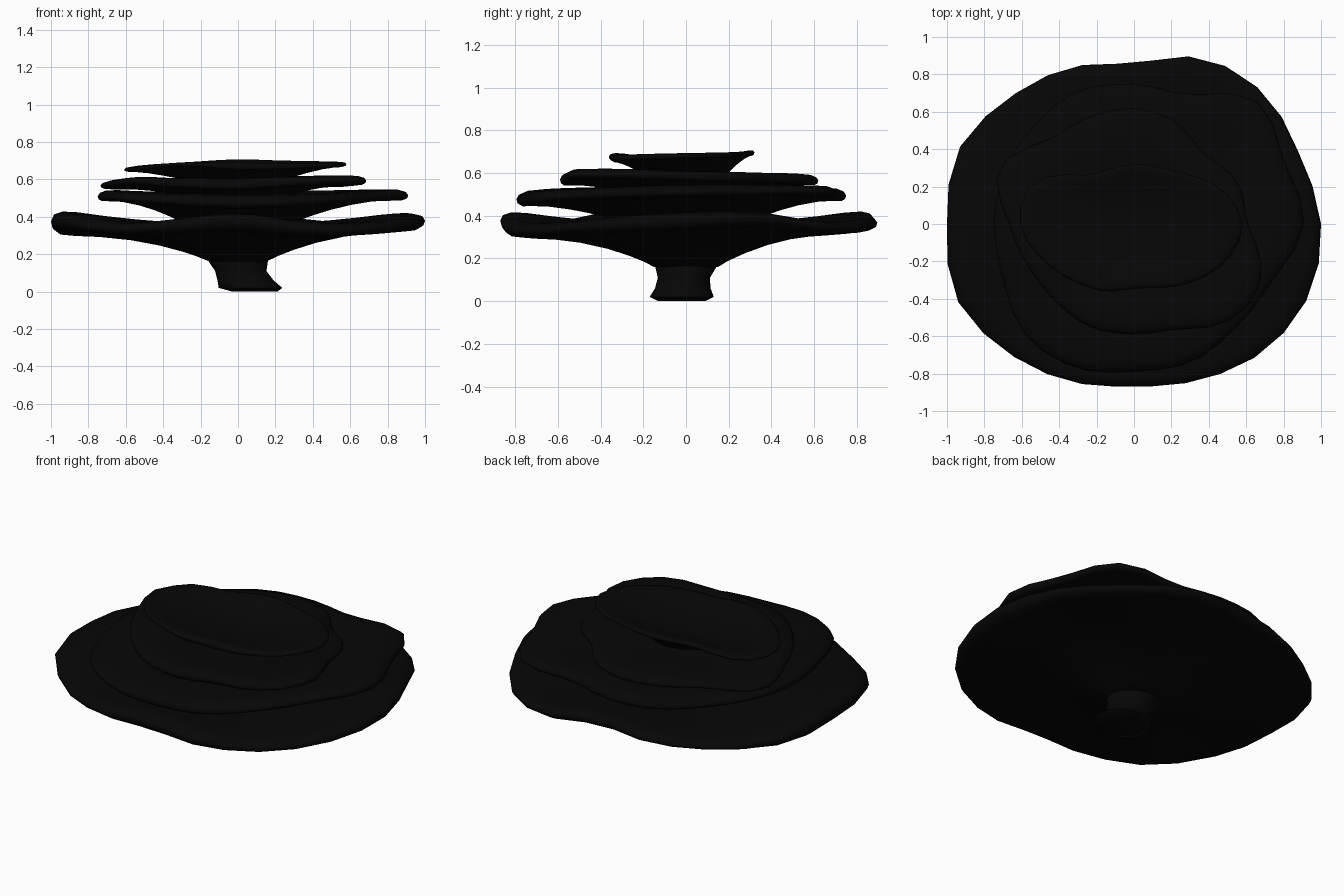
import bpy, bmesh, math

cube = bpy.data.objects.get("Cube")
if cube:
    bpy.data.objects.remove(cube, do_unlink=True)

black = bpy.data.materials.new("near_black")
black.use_nodes = True
black.diffuse_color = (0.002, 0.002, 0.002, 1)
black.node_tree.nodes["Principled BSDF"].inputs["Base Color"].default_value = black.diffuse_color


def around(values, turn):
    """Smooth closed interpolation of values spread evenly round a circle."""
    n = len(values)
    i, f = int(turn * n), turn * n - int(turn * n)
    a, b, c, d = (values[(i + k) % n] for k in (-1, 0, 1, 2))
    return b + 0.5 * f * (c - a + f * (2 * a - 5 * b + 4 * c - d + f * (3 * (b - c) + d - a)))


def finish(name, rings):
    """Skin a stack of closed rings, cap both ends and shade the result."""
    bm = bmesh.new()
    loops = [[bm.verts.new(p) for p in ring] for ring in rings]
    n = len(loops[0])
    for low, high in zip(loops, loops[1:]):
        for i in range(n):
            j = (i + 1) % n
            bm.faces.new((low[i], low[j], high[j], high[i]))
    bm.faces.new(loops[0][::-1])
    bm.faces.new(loops[-1])
    bmesh.ops.recalc_face_normals(bm, faces=bm.faces)
    mesh = bpy.data.meshes.new(name)
    bm.to_mesh(mesh)
    bm.free()
    mesh.materials.append(black)
    obj = bpy.data.objects.new(name, mesh)
    bpy.context.collection.objects.link(obj)
    bpy.ops.object.select_all(action='DESELECT')
    obj.select_set(True)
    bpy.context.view_layer.objects.active = obj
    bpy.ops.object.shade_smooth_by_angle(angle=math.radians(80))


def tier(name, radii, rim, thick, core, under, over, ease, droop, sides):
    """Wavy cap: flared underside, rounded drooping lip and dished top."""
    def ring(t, top, fat=1.0):
        pts = []
        for i in range(sides):
            turn = i / sides
            edge, z = around(radii, turn), around(rim, turn)
            half = around(thick, turn) * fat
            if top:
                r = edge * t
                z = over + (z + half - over) * t ** 2
            else:
                r = core + (edge - core) * t
                z = under + (z - half - under) * (1 - (1 - t) ** ease)
            z -= droop * (max(t - 0.75, 0) / 0.25) ** 2
            a = math.tau * turn
            pts.append((r * math.cos(a), r * math.sin(a), z))
        return pts

    rings = [ring(t, False) for t in (0, 0.08, 0.18, 0.32, 0.5, 0.7, 0.86)]
    rings += [ring(0.95, False, 0.9), ring(0.99, False, 0.5), ring(1, True, 0)]
    rings += [ring(0.985, True, 0.5), ring(0.94, True, 0.85)]
    rings += [ring(t, True) for t in (0.86, 0.72, 0.55, 0.35, 0.15, 0.03)]
    finish(name, rings)


# Radii run anticlockwise from +x; rim heights and thicknesses likewise.
tier("bottom_cap",
     [1.0, .96, .985, .96, .86, .905, .95, 1.02, 1.0, 1.03, .965, .91, .87, .905, .97, 1.01],
     [.38, .39, .345, .36, .395, .355, .335, .35, .375, .38, .335, .355, .38, .34, .335, .36],
     [.05, .03, .045, .03, .07, .035, .055, .035], .15, .16, .36, 2.5, 0, 30)
tier("lower_cap",
     [.91, .87, .93, .75, .75, .77, .75, .75, .75, .76, .83, .83, .79, .8, .78, .8],
     [.53, .53, .51, .52, .525, .515, .49, .51],
     [.035, .03, .035, .03, .035, .03, .04, .03], .3, .37, .505, 2.0, .015, 40)
tier("upper_cap",
     [.61, .6, .53, .59, .62, .62, .64, .78, .67, .61, .59, .6, .59, .61, .73, .74],
     [.595, .59, .585, .58, .575, .575, .575, .575, .59, .6, .59, .585, .58, .595, .605, .605],
     [.028, .026, .028, .024, .025, .028, .035, .03], .22, .5, .585, 2.0, .01, 40)
tier("top_cap",
     [.58, .5, .38, .33, .32, .32, .37, .58, .61, .52, .44, .39, .345, .37, .44, .53],
     [.69, .7, .705, .69, .66, .69, .68, .68],
     [.018, .015, .018, .018, .015, .015, .025, .02], .17, .57, .645, 1.5, .008, 40)

# Leaning stem with a flared foot
stem = []
for x, y, rx, ry, z in ((.09, -.02, .12, .11, 0), (.067, -.02, .17, .15, .02),
                        (.04, -.015, .15, .13, .06), (.015, -.01, .137, .122, .11),
                        (0, 0, .16, .145, .165), (0, 0, .14, .14, .22)):
    stem.append([(x + rx * math.cos(math.tau * i / 28), y + ry * math.sin(math.tau * i / 28), z)
                 for i in range(28)])
finish("stem", stem)
